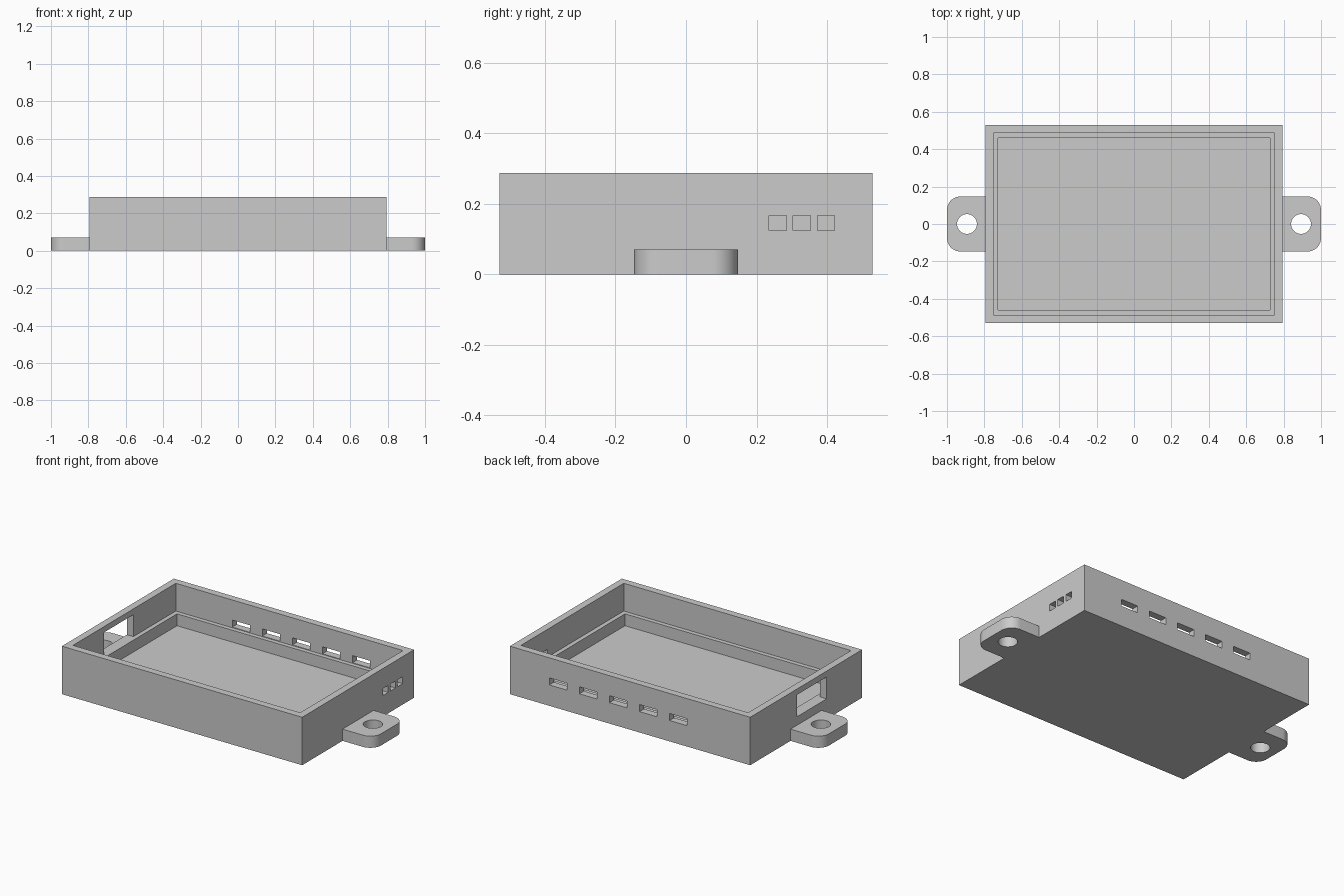
import bpy, bmesh
from mathutils import Vector

if "Cube" in bpy.data.objects:
    bpy.data.objects.remove(bpy.data.objects["Cube"], do_unlink=True)

grey = bpy.data.materials.new("light grey plastic")
grey.use_nodes = True
GREY = (0.6, 0.6, 0.6, 1)
grey.diffuse_color = GREY
grey.node_tree.nodes["Principled BSDF"].inputs["Base Color"].default_value = GREY

HALF_X, HALF_Y, HEIGHT = 0.795, 0.529, 0.287
WALL, LEDGE = 0.043, 0.026
FLOOR_Z, LEDGE_Z = 0.05, 0.121
VENT_Z = (0.125, 0.167)


def finish(name, bm):
    bmesh.ops.recalc_face_normals(bm, faces=bm.faces)
    mesh = bpy.data.meshes.new(name)
    bm.to_mesh(mesh)
    bm.free()
    mesh.materials.append(grey)
    obj = bpy.data.objects.new(name, mesh)
    bpy.context.collection.objects.link(obj)
    return obj


def add_box(bm, x, y, z):
    """Add a box from (low, high) ranges on each axis."""
    verts = bmesh.ops.create_cube(bm, size=1)["verts"]
    for v in verts:
        v.co = Vector([r[0] + (c + 0.5) * (r[1] - r[0]) for c, r in zip(v.co, (x, y, z))])
    return verts


def box(name, x, y, z):
    bm = bmesh.new()
    add_box(bm, x, y, z)
    return finish(name, bm)


def cut(target, cutter):
    mod = target.modifiers.new(cutter.name, "BOOLEAN")
    mod.operation = "DIFFERENCE"
    mod.solver = "EXACT"
    mod.object = cutter
    bpy.context.view_layer.objects.active = target
    bpy.ops.object.modifier_apply(modifier=mod.name)
    bpy.data.objects.remove(cutter, do_unlink=True)


# Open tray with a stepped pocket
tray = box("case_tray", (-HALF_X, HALF_X), (-HALF_Y, HALF_Y), (0, HEIGHT))
for name, inset, bottom in (("upper_pocket", WALL, LEDGE_Z),
                            ("lower_pocket", WALL + LEDGE, FLOOR_Z)):
    x, y = HALF_X - inset, HALF_Y - inset
    cut(tray, box(name, (-x, x), (-y, y), (bottom, HEIGHT + 0.1)))

# Five slots through the back wall
for i in range(5):
    x = 0.476 - i * 0.199
    cut(tray, box("back_slot", (x - 0.058, x + 0.058),
                  (HALF_Y - WALL - 0.01, HALF_Y + 0.1), VENT_Z))

# Three small holes through the left wall
for i in range(3):
    y = 0.26 + i * 0.0685
    cut(tray, box("side_hole", (HALF_X - WALL - 0.01, HALF_X + 0.1),
                  (y - 0.0245, y + 0.0245), VENT_Z))

# Large connector opening in the right wall
cut(tray, box("connector_opening", (-HALF_X - 0.1, -HALF_X + WALL + 0.01),
              (-0.194, 0.085), (LEDGE_Z, 0.252)))


# Mounting ears with rounded outer corners and a screw hole
def ear(name, side):
    bm = bmesh.new()
    add_box(bm, sorted((side * HALF_X, side)), (-0.147, 0.147), (0, 0.07))
    corners = [e for e in bm.edges
               if all(abs(v.co.x - side) < 1e-4 for v in e.verts)
               and abs(e.verts[0].co.z - e.verts[1].co.z) > 0.01]
    bmesh.ops.bevel(bm, geom=corners, offset=0.072, segments=12,
                    profile=0.5, affect="EDGES")
    obj = finish(name, bm)
    hole = bmesh.new()
    bmesh.ops.create_cone(hole, cap_ends=True, segments=48,
                          radius1=0.053, radius2=0.053, depth=0.3)
    bmesh.ops.translate(hole, verts=hole.verts, vec=(side * 0.893, 0, 0.03))
    cut(obj, finish("screw_hole", hole))
    bpy.ops.object.select_all(action="DESELECT")
    obj.select_set(True)
    bpy.context.view_layer.objects.active = obj
    bpy.ops.object.shade_smooth_by_angle()


ear("left_mounting_ear", 1)
ear("right_mounting_ear", -1)
